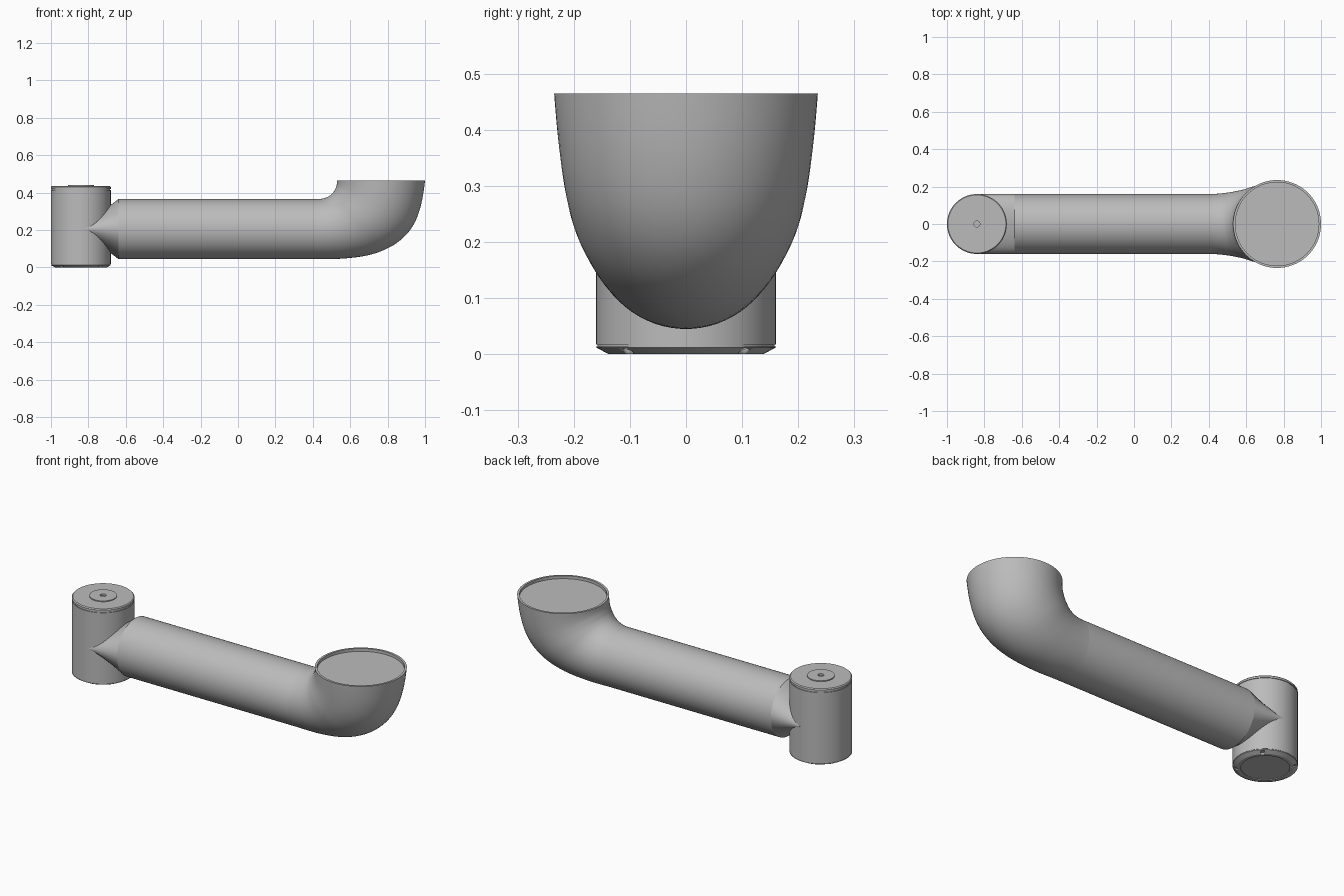
import bpy
import bmesh
from math import cos, sin, pi, radians
from mathutils import Matrix, Vector

cube = bpy.data.objects.get("Cube")
if cube:
    bpy.data.objects.remove(cube, do_unlink=True)

grey = bpy.data.materials.new("satin grey")
grey.use_nodes = True
grey.diffuse_color = (0.5, 0.5, 0.5, 1)
grey.node_tree.nodes["Principled BSDF"].inputs["Base Color"].default_value = (0.5, 0.5, 0.5, 1)

SIDES = 72
HUB_X = -0.84
TUBE_Z = 0.205
TUBE_R = 0.16


def finish(name, bm, angle=28):
    bmesh.ops.recalc_face_normals(bm, faces=bm.faces)
    mesh = bpy.data.meshes.new(name)
    bm.to_mesh(mesh)
    bm.free()
    mesh.materials.append(grey)
    mesh.shade_smooth()
    mesh.set_sharp_from_angle(angle=radians(angle))
    obj = bpy.data.objects.new(name, mesh)
    bpy.context.collection.objects.link(obj)
    return obj


def loft(name, sections):
    """Skin elliptical sections (x1, z1, x2, z2, half width in y) and cap the ends."""
    bm = bmesh.new()
    rings = []
    for x1, z1, x2, z2, w in sections:
        mid = Vector(((x1 + x2) / 2, 0, (z1 + z2) / 2))
        half = Vector(((x1 - x2) / 2, 0, (z1 - z2) / 2))
        rings.append([bm.verts.new(mid + half * cos(t) + Vector((0, w * sin(t), 0)))
                      for t in (2 * pi * i / SIDES for i in range(SIDES))])
    for a, b in zip(rings, rings[1:]):
        for i in range(SIDES):
            j = (i + 1) % SIDES
            bm.faces.new((a[i], a[j], b[j], b[i]))
    bm.faces.new(rings[0])
    bm.faces.new(rings[-1])
    return finish(name, bm)


def upright(x, half_height, width=TUBE_R):
    return (x, TUBE_Z + half_height, x, TUBE_Z - half_height, width)


def disc(x, r, z):
    return (x - r, z, x + r, z, r)


def smooth_sections(keys, steps=5):
    """Catmull-Rom through the sections, the first and last only guide the tangents."""
    out = []
    for p, a, b, n in zip(keys, keys[1:], keys[2:], keys[3:]):
        for s in range(steps):
            t = s / steps
            out.append(tuple(
                0.5 * (2 * v1 + (v2 - v0) * t + (2 * v0 - 5 * v1 + 4 * v2 - v3) * t ** 2
                       + (3 * v1 - v0 - 3 * v2 + v3) * t ** 3)
                for v0, v1, v2, v3 in zip(p, a, b, n)))
    out.append(keys[-2])
    return out


# Upright joint hub: chamfered base, seams, lid, raised boss with a centre hole
hub_profile = [
    (0.12, 0.004), (0.12, 0), (0.138, 0), (0.16, 0.012), (0.16, 0.014),
    (0.158, 0.014), (0.158, 0.017), (0.16, 0.017), (0.16, 0.415), (0.156, 0.415),
    (0.156, 0.42), (0.16, 0.42), (0.16, 0.43), (0.155, 0.435), (0.07, 0.435),
    (0.07, 0.44), (0.016, 0.44), (0.016, 0.43)]
hub = loft("joint_hub", [disc(HUB_X, r, z) for r, z in hub_profile])

# Screw recesses around the base
bm = bmesh.new()
for k in range(4):
    a = pi / 4 + k * pi / 2
    spot = Vector((HUB_X + 0.145 * cos(a), 0.145 * sin(a), 0))
    bmesh.ops.create_cone(bm, cap_ends=True, segments=16, radius1=0.01, radius2=0.01,
                          depth=0.02, matrix=Matrix.Translation(spot))
cutter = finish("screw_hole_cutter", bm)
cutter.hide_render = True
cutter.hide_viewport = True
holes = hub.modifiers.new("screw holes", "BOOLEAN")
holes.operation = "DIFFERENCE"
holes.solver = "EXACT"
holes.object = cutter

# Wedge-shaped transition from the tube into the hub
loft("hub_collar", [upright(-0.82, 0.02), upright(-0.64, TUBE_R)])

# Straight arm tube
loft("arm_tube", [upright(-0.64, TUBE_R), upright(0.42, TUBE_R)])

# Widening elbow turning up into an open cup
elbow_keys = [
    upright(0.34, TUBE_R),
    upright(0.42, TUBE_R),
    (0.46, 0.37, 0.56, 0.047, 0.169),
    (0.49, 0.383, 0.70, 0.066, 0.185),
    (0.51, 0.402, 0.81, 0.107, 0.203),
    (0.52, 0.42, 0.89, 0.165, 0.214),
    (0.526, 0.435, 0.945, 0.24, 0.222),
    (0.529, 0.45, 0.98, 0.34, 0.229),
    (0.53, 0.465, 1.0, 0.465, 0.235),
    (0.53, 0.48, 1.005, 0.56, 0.238)]
CUP_X = 0.765
recess = [disc(CUP_X, 0.223, 0.465), disc(CUP_X, 0.223, 0.449)]
loft("elbow_cup", smooth_sections(elbow_keys) + recess)
